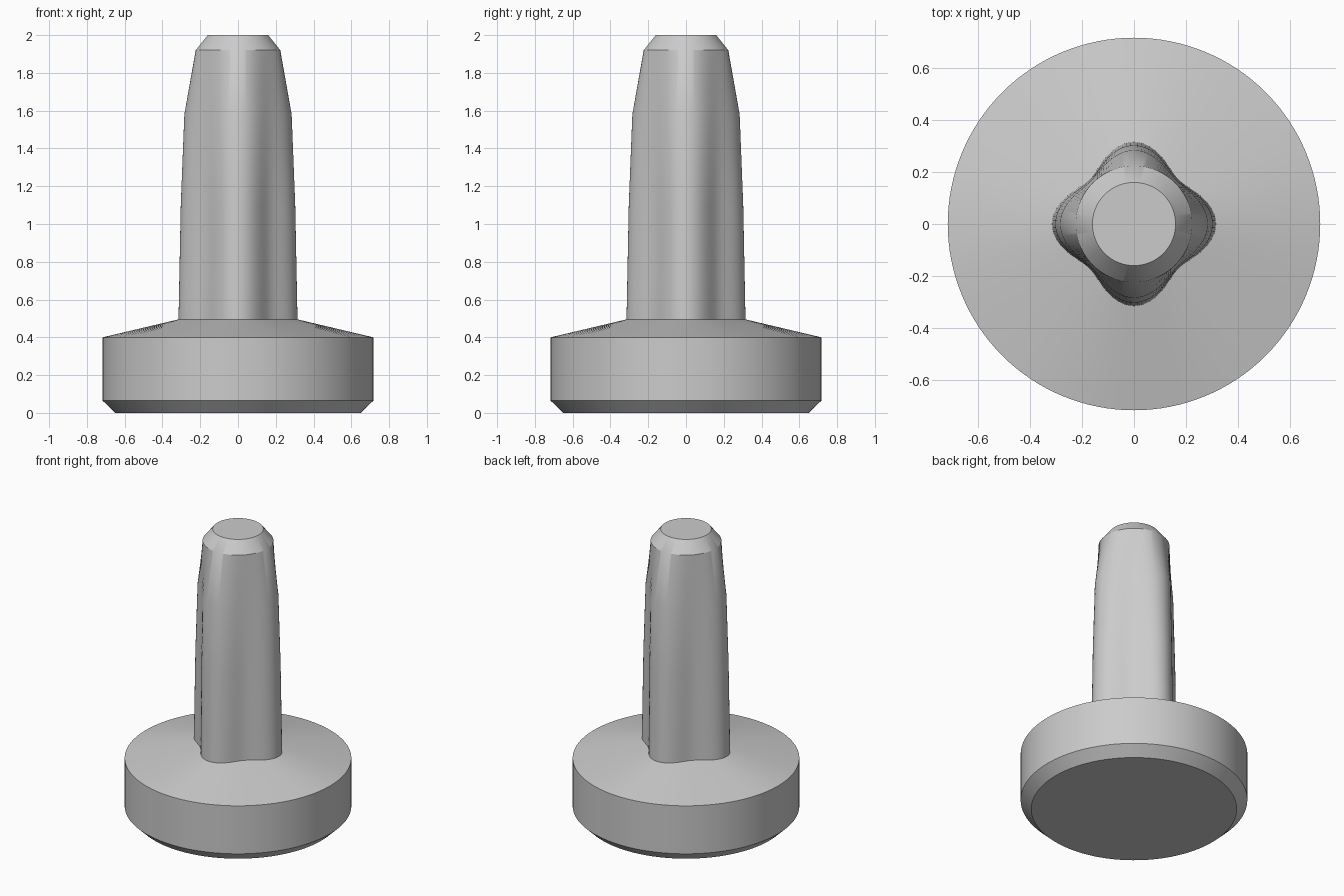
import bpy, bmesh
from math import cos, sin, tau, radians

cube = bpy.data.objects.get("Cube")
if cube:
    bpy.data.objects.remove(cube, do_unlink=True)

SEGMENTS = 128

# Plain grey material
grey = bpy.data.materials.new("plain grey")
grey.use_nodes = True
colour = (0.6, 0.6, 0.6, 1)
grey.diffuse_color = colour
grey.node_tree.nodes["Principled BSDF"].inputs["Base Color"].default_value = colour

# Each section: height, radius on the axes, radius on the diagonals
sections = [
    (0.0, 0.65, 0.65),      # chamfered foot
    (0.065, 0.717, 0.717),
    (0.4, 0.717, 0.717),    # drum wall
    (0.495, 0.315, 0.243),  # sloping shoulder meets four-lobed stem
    (1.1, 0.303, 0.239),
    (1.58, 0.284, 0.235),
    (1.92, 0.224, 0.224),   # stem fades to round
    (2.0, 0.16, 0.16),      # chamfered tip
]


def add_ring(bm, z, lobe, valley):
    mean, wave = (lobe + valley) / 2, (lobe - valley) / 2
    ring = []
    for i in range(SEGMENTS):
        a = tau * i / SEGMENTS
        r = mean + wave * cos(4 * a)
        ring.append(bm.verts.new((r * cos(a), r * sin(a), z)))
    return ring


# Loft the sections into one closed solid
bm = bmesh.new()
rings = [add_ring(bm, *s) for s in sections]
for low, high in zip(rings, rings[1:]):
    for i in range(SEGMENTS):
        j = (i + 1) % SEGMENTS
        bm.faces.new((low[i], low[j], high[j], high[i]))
bm.faces.new(rings[0][::-1])
bm.faces.new(rings[-1])

mesh = bpy.data.meshes.new("lobed_pin_with_base")
bm.to_mesh(mesh)
bm.free()
mesh.materials.append(grey)
pin = bpy.data.objects.new("lobed_pin_with_base", mesh)
bpy.context.collection.objects.link(pin)

# Smooth walls, crisp chamfers
bpy.ops.object.select_all(action="DESELECT")
pin.select_set(True)
bpy.context.view_layer.objects.active = pin
bpy.ops.object.shade_smooth_by_angle(angle=radians(30))
